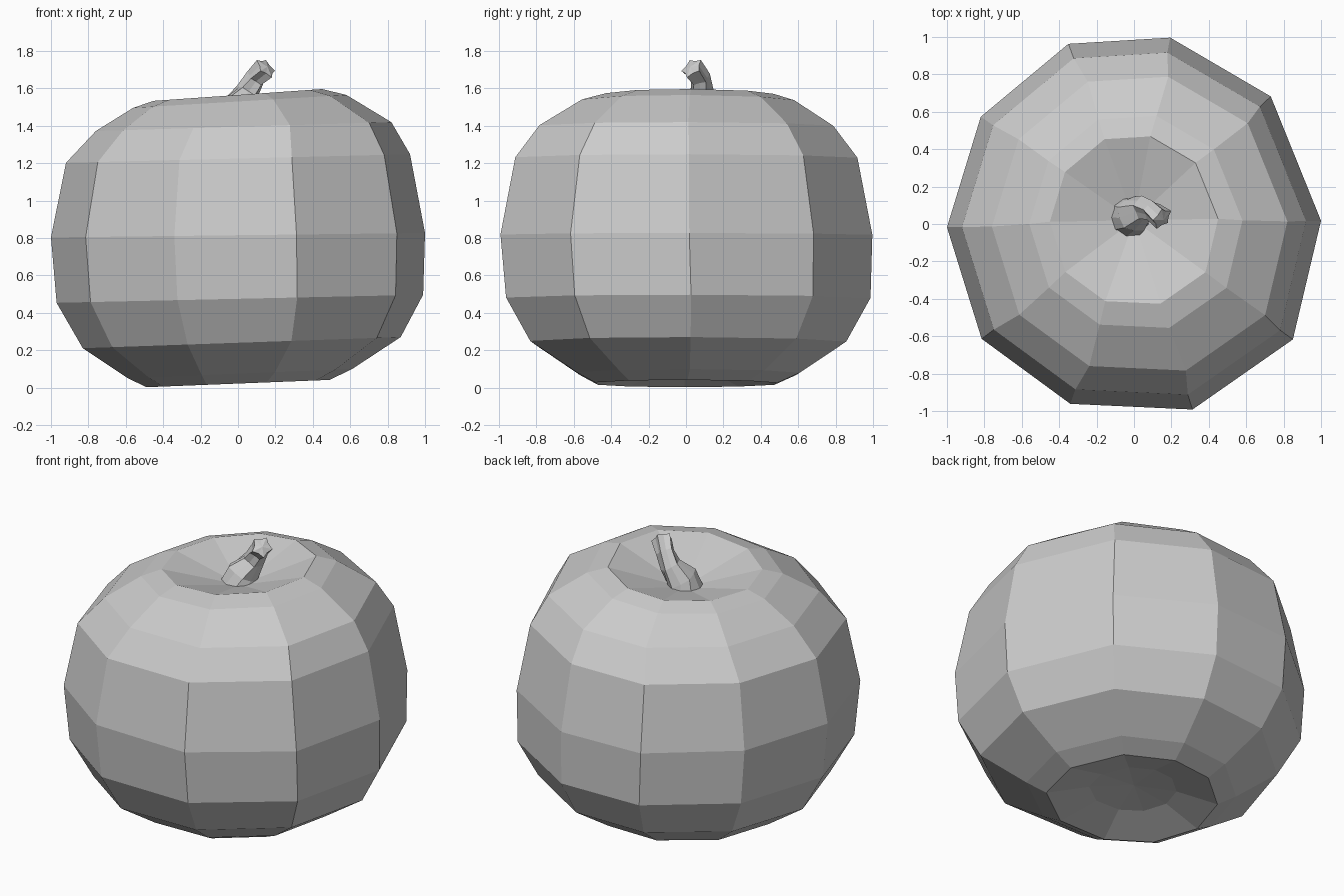
import bpy, bmesh
from math import sin, cos, radians, pi
from mathutils import Vector

if "Cube" in bpy.data.objects:
    bpy.data.objects.remove(bpy.data.objects["Cube"])


def skin(name, rings, start, end):
    """Bridge equal-sized rings and close both ends with a fan of triangles."""
    bm = bmesh.new()
    rows = [[bm.verts.new(p) for p in ring] for ring in rings]
    n = len(rows[0])
    for a, b in zip(rows, rows[1:]):
        for i in range(n):
            j = (i + 1) % n
            bm.faces.new((a[i], a[j], b[j], b[i]))
    for row, tip in ((rows[0], start), (rows[-1], end)):
        v = bm.verts.new(tip)
        for i in range(n):
            bm.faces.new((row[i], row[(i + 1) % n], v))
    bmesh.ops.recalc_face_normals(bm, faces=bm.faces)
    mesh = bpy.data.meshes.new(name)
    bm.to_mesh(mesh)
    bm.free()
    obj = bpy.data.objects.new(name, mesh)
    bpy.context.collection.objects.link(obj)
    return obj


# Fruit body: ten uneven columns (angle, radius factor)
columns = [(1, 1.0), (43, 1.0), (79, 1.015), (110, 1.025), (145, 1.0),
           (181, 1.0), (217, 1.02), (250.5, 1.02), (287.5, 1.04), (324, 1.05)]
# Each ring: radius, height, centre x, centre y, sideways tilt
profile = [(0.25, 0.085, 0.0, 0.0, 0.02),
           (0.49, 0.022, 0.0, 0.0, 0.04),
           (0.60, 0.075, 0.01, 0.01, 0.04),
           (0.85, 0.24, 0.02, 0.01, 0.035),
           (0.98, 0.475, 0.01, 0.01, 0.022),
           (1.00, 0.815, 0.0, 0.0, 0.012),
           (0.92, 1.225, 0.0, 0.0, 0.025),
           (0.79, 1.395, 0.03, 0.0, 0.03),
           (0.57, 1.53, 0.01, 0.01, 0.06),
           (0.45, 1.565, 0.0, 0.02, 0.07)]
body_rings = []
for r, z, cx, cy, tilt in profile:
    ring = []
    for deg, k in columns:
        x = cx + r * k * cos(radians(deg))
        y = cy + r * k * sin(radians(deg))
        ring.append((x, y, z + tilt * x))
    body_rings.append(ring)
skin("fruit_body", body_rings, (0, 0, 0.11), (0, 0.02, 1.43))

# Stem: ridged, twisted tube along a bent path (x, y, z, radius, ridge depth)
path = [(-0.02, 0.035, 1.43, 0.115, 0.0), (0.0, 0.05, 1.50, 0.095, 0.05),
        (0.05, 0.085, 1.58, 0.06, 0.12), (0.095, 0.075, 1.655, 0.05, 0.15),
        (0.15, 0.03, 1.71, 0.055, 0.18)]
points = [Vector(p[:3]) for p in path]
stem_rings = []
for i, (x, y, z, r, ridge) in enumerate(path):
    t = points[min(i + 1, len(path) - 1)] - points[max(i - 1, 0)]
    if i == 0:
        t = Vector((0, 0, 1))
    u = Vector((0, 1, 0)).cross(t).normalized()
    v = t.cross(u).normalized()
    ring = []
    for j in range(10):
        a = 2 * pi * j / 10 + 0.2 * i
        rr = r * (1 + ridge * (-1) ** j)
        ring.append(points[i] + u * (rr * cos(a)) + v * (rr * sin(a)))
    stem_rings.append(ring)
skin("stem", stem_rings, (-0.02, 0.035, 1.42), (0.158, 0.022, 1.716))
